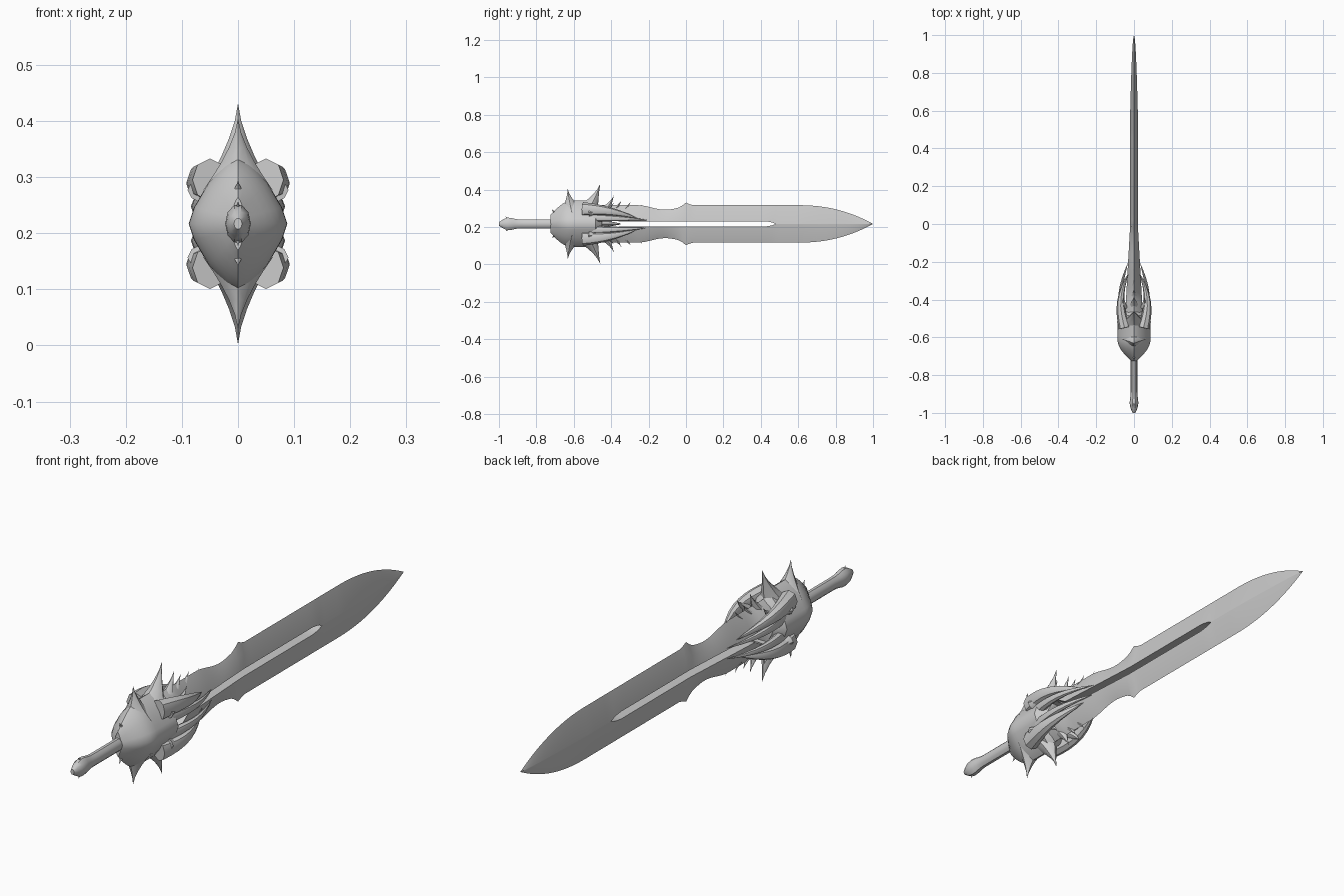
import bpy, bmesh
from math import sin, cos, pi, tau, sqrt, exp, copysign, radians
from mathutils import Vector

AXIS_HEIGHT = 0.217
SLOT = 0.014
BLADE_HEIGHT = 0.1
GUARD_WIDTH = 0.088

cube = bpy.data.objects.get("Cube")
if cube:
    bpy.data.objects.remove(cube)


def clamp(value):
    return max(0, min(1, value))


def mix(start, end, t):
    return start + (end - start) * t


def loft(name, rings, mirror=""):
    """Skin closed rings of points, cap the ends, mirror about the long axis."""
    bm = bmesh.new()
    loops = [[bm.verts.new(point) for point in ring] for ring in rings]
    for near, far in zip(loops, loops[1:]):
        for i in range(len(near)):
            bm.faces.new((near[i - 1], near[i], far[i], far[i - 1]))
    bm.faces.new(reversed(loops[0]))
    bm.faces.new(loops[-1])
    bmesh.ops.remove_doubles(bm, verts=bm.verts, dist=0.0001)
    bmesh.ops.recalc_face_normals(bm, faces=bm.faces)
    mesh = bpy.data.meshes.new(name)
    bm.to_mesh(mesh)
    bm.free()
    obj = bpy.data.objects.new(name, mesh)
    bpy.context.collection.objects.link(obj)
    obj.location.z = AXIS_HEIGHT
    if mirror:
        modifier = obj.modifiers.new("Mirror", "MIRROR")
        modifier.use_axis = ["X" in mirror, False, "Z" in mirror]
        modifier.use_mirror_merge = False
    bpy.ops.object.select_all(action="DESELECT")
    obj.select_set(True)
    bpy.context.view_layer.objects.active = obj
    bpy.ops.object.shade_smooth_by_angle(angle=radians(40))


def tube(name, rule, steps, sides=8, pinch=1, mirror=""):
    """Sweep a section; rule(t) gives its centre, half width and half depth."""
    samples = [rule(i / steps) for i in range(steps + 1)]
    rings = []
    for i, (centre, width, depth) in enumerate(samples):
        before = samples[max(i - 1, 0)][0]
        after = samples[min(i + 1, steps)][0]
        tangent = (after - before).normalized()
        up = tangent.cross(Vector((1, 0, 0))).normalized()
        across = up.cross(tangent)
        ring = []
        for k in range(sides):
            c, s = cos(tau * k / sides), sin(tau * k / sides)
            ring.append(centre
                        + across * width * copysign(abs(c) ** pinch, c)
                        + up * depth * copysign(abs(s) ** pinch, s))
        rings.append(ring)
    loft(name, rings, mirror)


def spike(name, base_y, tip_y, tip_z, size, x=0.0, base_z=0.06, mirror="Z"):
    """Concave thorn, hooked toward its tip."""
    def rule(t):
        y = mix(base_y, tip_y, t) + (tip_y - base_y) * t * (1 - t) / 3
        radius = size * (1 - t) ** 1.5
        return Vector((x, y, mix(base_z, tip_z, t))), radius, radius
    tube(name, rule, steps=5, pinch=1.2, mirror=mirror)


def claw(name, start_y, end_y, start_z, end_z, radius):
    """Tapering talon that bows outward and closes on the blade."""
    def rule(t):
        x = mix(0.05, 0.03, t) + 0.03 * sin(pi * t)
        centre = Vector((x, mix(start_y, end_y, t), mix(start_z, end_z, t * t)))
        taper = radius * (1 - t) ** 0.8
        return centre, taper, taper * 1.2
    tube(name, rule, steps=8, mirror="XZ")


def blade_section(y):
    """Upper half of the blade: slot edge, bevel and cutting edge."""
    tip = clamp((y - 0.6) / 0.4)
    edge = BLADE_HEIGHT * (1 - tip ** 2.2)
    edge -= 0.024 * cos(pi * clamp(abs(y + 0.11) / 0.15) / 2) ** 2
    edge += 0.018 * clamp(1 - abs(y) / 0.03)
    slot = SLOT * sqrt(clamp((0.475 - y) / 0.05))
    slot += 0.036 * clamp((-0.36 - y) / 0.06)
    root = clamp(-y / 0.5)
    thick = (0.02 + 0.028 * root) * sqrt(1 - tip)
    middle = mix(slot, edge, 0.55)
    bevel = thick * 0.58
    return [(thick, y, slot), (bevel, y, middle), (0, y, edge),
            (-bevel, y, middle), (-thick, y, slot)]


def grip_rule(t):
    y = mix(-1, -0.66, t)
    pommel = exp(-((y + 0.945) / 0.03) ** 2)
    end = clamp(0.4 + t * 8)
    return (Vector((0, y, 0)), (0.018 + 0.005 * pommel) * end,
            (0.025 + 0.01 * pommel) * end)


def guard_rule(t):
    y = mix(-0.725, -0.45, t)
    swell = sin(pi / 2 * clamp((y + 0.74) / 0.13))
    closing = 1 - 0.4 * clamp(t * 8 - 7)
    return (Vector((0, y, 0)), GUARD_WIDTH * swell * closing,
            (0.03 + 0.094 * swell) * closing)


def tongue_rule(t):
    y = mix(-0.5, -0.35, t)
    return Vector((0, y, 0)), mix(0.06, 0.006, t), mix(0.03, 0.003, t)


# Slotted blade, grip and guard
loft("blade", [blade_section(i / 50) for i in range(-25, 51)], "Z")
tube("grip", grip_rule, steps=20, sides=10)
tube("guard_body", guard_rule, steps=16, sides=16, pinch=1.5)
tube("guard_tongue", tongue_rule, steps=3)

# Thorns along the upper and lower ridges
spike("pommel_thorn", -0.94, -0.965, 0.04, 0.013, base_z=0.02)
spike("rear_thorn", -0.67, -0.718, 0.078, 0.03, base_z=0.035)
spike("rear_great_spike", -0.61, -0.633, 0.188, 0.062)
spike("front_great_spike", -0.53, -0.458, 0.215, 0.062)
spike("collar_spike", -0.44, -0.385, 0.153, 0.032)
spike("edge_thorn_rear", -0.4, -0.345, 0.124, 0.025)
spike("edge_thorn_middle", -0.35, -0.295, 0.117, 0.022)
spike("edge_thorn_front", -0.3, -0.235, 0.105, 0.02)

# Claws and thorns on both cheeks of the guard
claw("outer_claw", -0.55, -0.26, 0.078, 0.03, 0.032)
claw("inner_claw", -0.53, -0.2, 0.032, 0.02, 0.02)
spike("claw_thorn", -0.44, -0.385, 0.112, 0.02, x=0.055, mirror="XZ")
spike("cheek_thorn", -0.52, -0.43, 0.07, 0.022, x=0.068, mirror="XZ")
